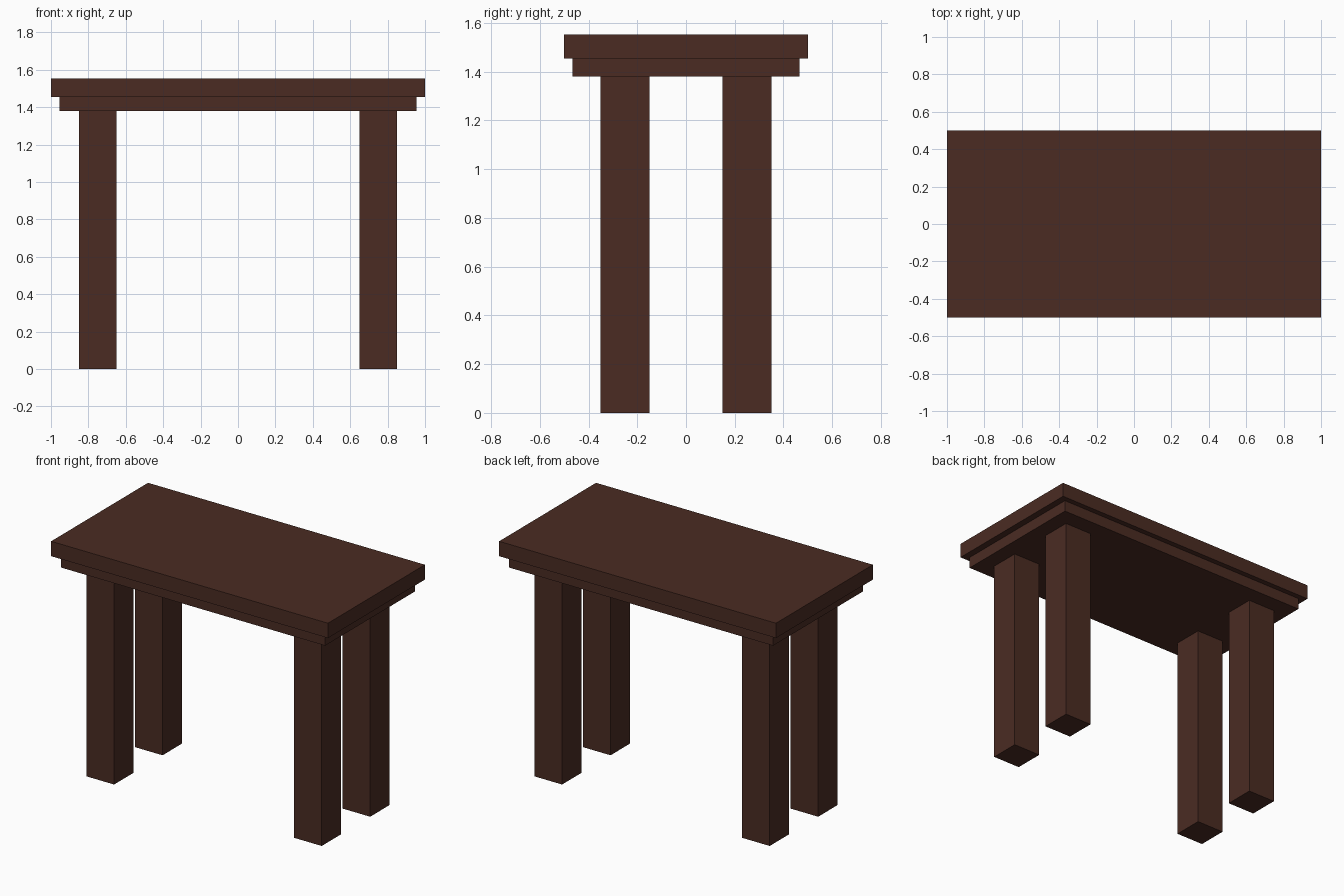
import bpy

if "Cube" in bpy.data.objects:
    bpy.data.objects.remove(bpy.data.objects["Cube"])

wood = bpy.data.materials.new("dark brown wood")
wood.diffuse_color = (0.069, 0.0245, 0.0163, 1.0)
wood.use_nodes = True
wood.node_tree.nodes["Principled BSDF"].inputs["Base Color"].default_value = wood.diffuse_color


def box(name, center_xy, size_xy, z0, z1):
    """Axis-aligned box between two heights."""
    bpy.ops.mesh.primitive_cube_add(size=1, location=(*center_xy, (z0 + z1) / 2))
    ob = bpy.context.object
    ob.name = name
    ob.scale = (*size_xy, z1 - z0)
    bpy.ops.object.transform_apply(location=False, rotation=False, scale=True)
    ob.data.materials.append(wood)
    return ob


APRON_BOTTOM, TOP_BOTTOM, TOP = 1.38, 1.455, 1.552

# Table top and the stepped slab beneath it
box("table_top", (0, 0), (2.0, 1.0), TOP_BOTTOM, TOP)
box("under_slab", (0, 0), (1.91, 0.93), APRON_BOTTOM, TOP_BOTTOM)

# Four square legs
for side, x in (("left", -0.75), ("right", 0.75)):
    for end, y in (("front", -0.25), ("back", 0.25)):
        box(f"{end}_{side}_leg", (x, y), (0.2, 0.2), 0, APRON_BOTTOM)
